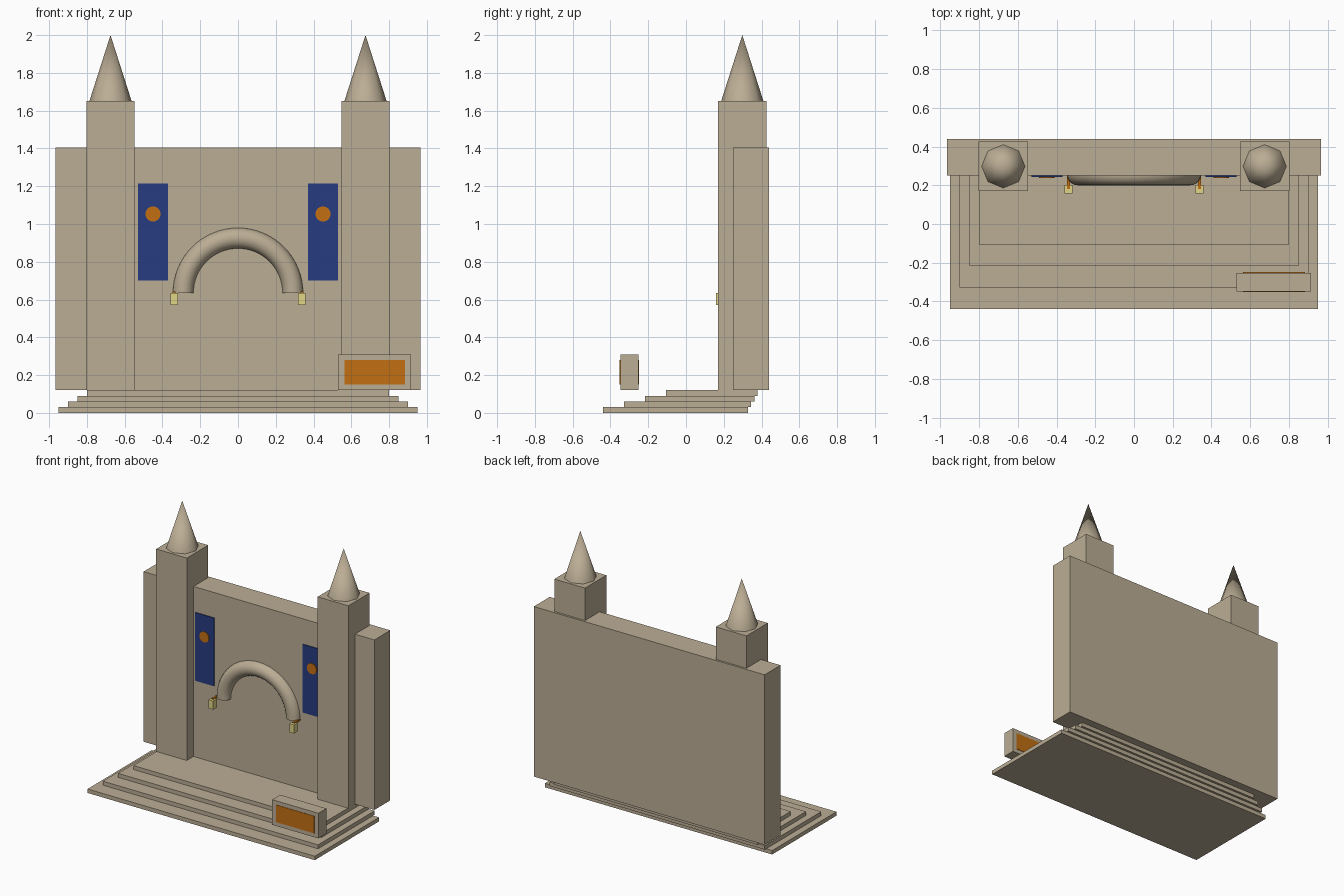
import bpy, bmesh, math
from mathutils import Matrix, Vector

if "Cube" in bpy.data.objects:
    bpy.data.objects.remove(bpy.data.objects["Cube"])


def material(name, rgb):
    m = bpy.data.materials.new(name)
    m.diffuse_color = (*rgb, 1)
    m.use_nodes = True
    m.node_tree.nodes["Principled BSDF"].inputs["Base Color"].default_value = m.diffuse_color
    return m


STONE = material("stone", (0.50, 0.42, 0.30))
BLUE = material("blue_cloth", (0.02, 0.045, 0.22))
ORANGE = material("orange", (0.54, 0.16, 0.006))
GLOW = material("lantern_glow", (0.75, 0.66, 0.24))


def finish(bm, name, mat, smooth=None):
    bmesh.ops.recalc_face_normals(bm, faces=bm.faces)
    me = bpy.data.meshes.new(name)
    bm.to_mesh(me)
    bm.free()
    me.materials.append(mat)
    ob = bpy.data.objects.new(name, me)
    bpy.context.collection.objects.link(ob)
    if smooth:
        bpy.ops.object.select_all(action='DESELECT')
        ob.select_set(True)
        bpy.context.view_layer.objects.active = ob
        bpy.ops.object.shade_smooth_by_angle(angle=math.radians(smooth))
    return ob


def box(name, x, y, z, mat=STONE):
    lo, hi = Vector((x[0], y[0], z[0])), Vector((x[1], y[1], z[1]))
    bm = bmesh.new()
    bmesh.ops.create_cube(bm, size=1, matrix=Matrix.Translation((lo + hi) / 2)
                          @ Matrix.Diagonal((*(hi - lo), 1)))
    return finish(bm, name, mat)


def cone(name, loc, r1, r2, depth, sides, mat, rot=Matrix(), smooth=50):
    bm = bmesh.new()
    bmesh.ops.create_cone(bm, cap_ends=True, segments=sides, radius1=r1, radius2=r2,
                          depth=depth, matrix=Matrix.Translation(loc) @ rot)
    bmesh.ops.remove_doubles(bm, verts=bm.verts, dist=1e-5)
    return finish(bm, name, mat, smooth)


# Stepped base
for i in range(4):
    w = 0.95 - 0.05 * i
    box(f"step_{i + 1}", (-w, w), (-0.44 + 0.111 * i, 0.328 + 0.017 * i),
        (0.03 * i, 0.03 * i + 0.03))

# Main wall
box("wall", (-0.965, 0.965), (0.25, 0.44), (0.12, 1.405))

# Arch: half ring with flat ends
bm = bmesh.new()
R, r, n, k = 0.29, 0.055, 32, 20
rings = []
for i in range(n + 1):
    a = math.pi * i / n
    ring = []
    for j in range(k):
        b = 2 * math.pi * j / k
        d = R + r * math.cos(b)
        ring.append(bm.verts.new((d * math.cos(a), 0.255 + r * math.sin(b),
                                  0.635 + d * math.sin(a))))
    rings.append(ring)
for p, q in zip(rings, rings[1:]):
    for j in range(k):
        bm.faces.new((p[j], p[(j + 1) % k], q[(j + 1) % k], q[j]))
bm.faces.new(rings[0])
bm.faces.new(rings[-1])
finish(bm, "arch", STONE, 40)

# Mirrored parts
for side, s in (("left", -1), ("right", 1)):
    def span(a, b):
        return tuple(sorted((s * a, s * b)))

    # Tower and spire
    box(f"tower_{side}", span(0.547, 0.803), (0.17, 0.425), (0.12, 1.65))
    cone(f"spire_{side}", (s * 0.675, 0.298, 1.825), 0.112, 0, 0.35, 8, STONE)
    # Banner and emblem disc
    box(f"banner_{side}", span(0.37, 0.53), (0.243, 0.251), (0.70, 1.215), BLUE)
    cone(f"banner_disc_{side}", (s * 0.45, 0.242, 1.053), 0.04, 0.04, 0.01, 24, ORANGE,
         Matrix.Rotation(math.pi / 2, 4, 'X'))
    # Lantern on its bracket
    box(f"lantern_{side}", span(0.318, 0.358), (0.158, 0.202), (0.57, 0.635), GLOW)
    box(f"lantern_bracket_{side}", span(0.331, 0.346), (0.18, 0.25), (0.63, 0.642), ORANGE)

# Sign block with a panel on both faces
box("sign_block", (0.53, 0.915), (-0.348, -0.252), (0.12, 0.31))
for name, y in (("sign_panel_front", -0.347), ("sign_panel_back", -0.253)):
    box(name, (0.563, 0.883), (y - 0.004, y + 0.004), (0.15, 0.28), ORANGE)
